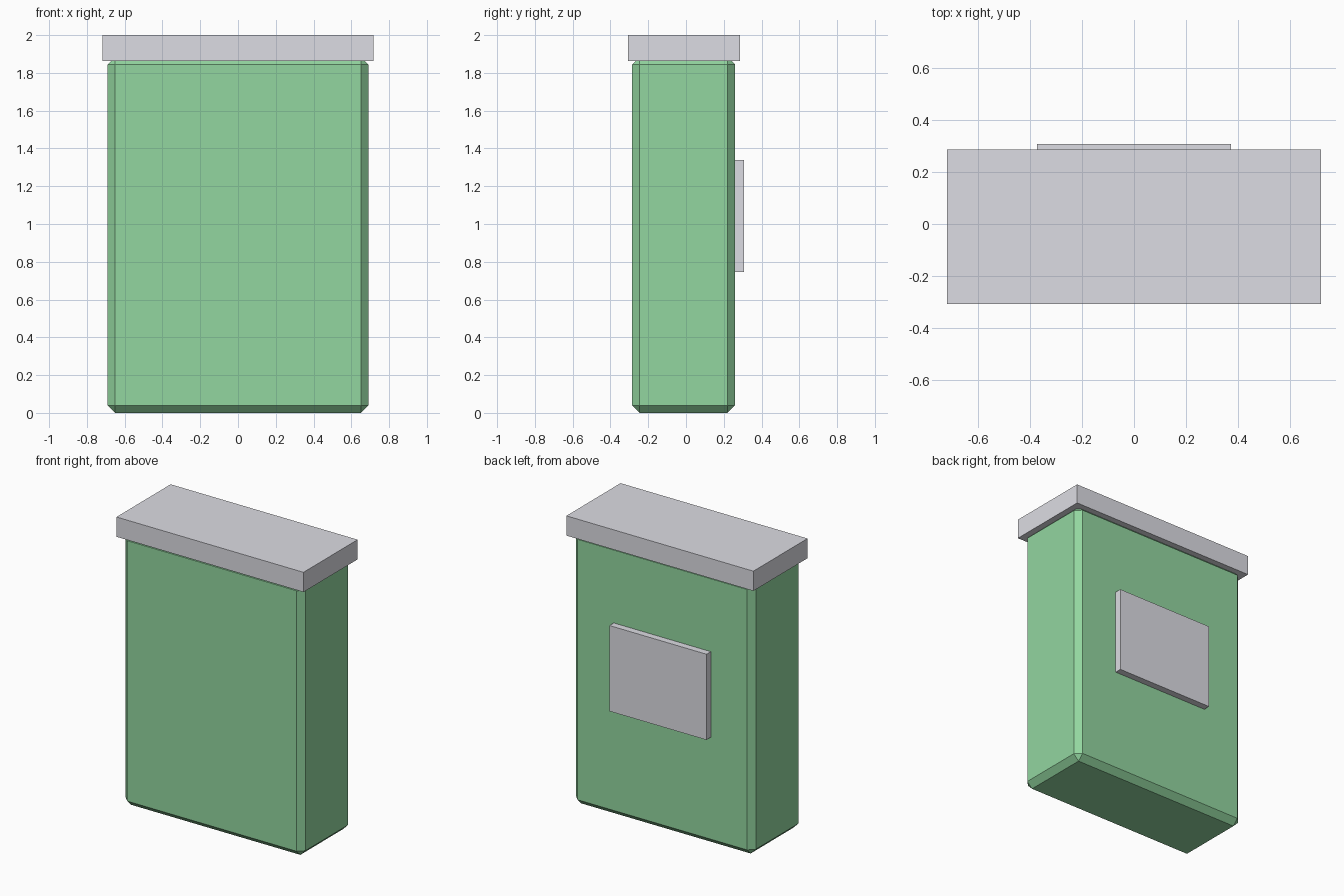
import bpy
import bmesh
from mathutils import Vector

default = bpy.data.objects.get("Cube")
if default:
    bpy.data.objects.remove(default, do_unlink=True)


def make_material(name, color):
    mat = bpy.data.materials.new(name)
    mat.use_nodes = True
    mat.diffuse_color = color
    mat.node_tree.nodes["Principled BSDF"].inputs["Base Color"].default_value = color
    return mat


def make_box(name, low, high, mat, chamfer=0):
    """Box between two corners, with optional flat chamfered edges."""
    low, high = Vector(low), Vector(high)
    bm = bmesh.new()
    bmesh.ops.create_cube(bm, size=1)
    bmesh.ops.scale(bm, vec=high - low, verts=bm.verts)
    if chamfer:
        bmesh.ops.bevel(bm, geom=bm.edges[:], offset=chamfer,
                        segments=1, affect='EDGES')
    mesh = bpy.data.meshes.new(name)
    bm.to_mesh(mesh)
    bm.free()
    mesh.materials.append(mat)
    obj = bpy.data.objects.new(name, mesh)
    obj.location = (low + high) / 2
    bpy.context.collection.objects.link(obj)
    return obj


green = make_material("soft green", (0.29, 0.67, 0.35, 1))
grey = make_material("light grey", (0.72, 0.72, 0.77, 1))

# Chamfered container body, its top tucked inside the lid
make_box("body", (-0.69, -0.285, 0), (0.69, 0.26, 1.885), green, chamfer=0.04)

# Overhanging lid
make_box("lid", (-0.717, -0.307, 1.863), (0.717, 0.286, 2), grey)

# Raised panel on the back
make_box("back_panel", (-0.372, 0.255, 0.746), (0.372, 0.307, 1.34), grey)
